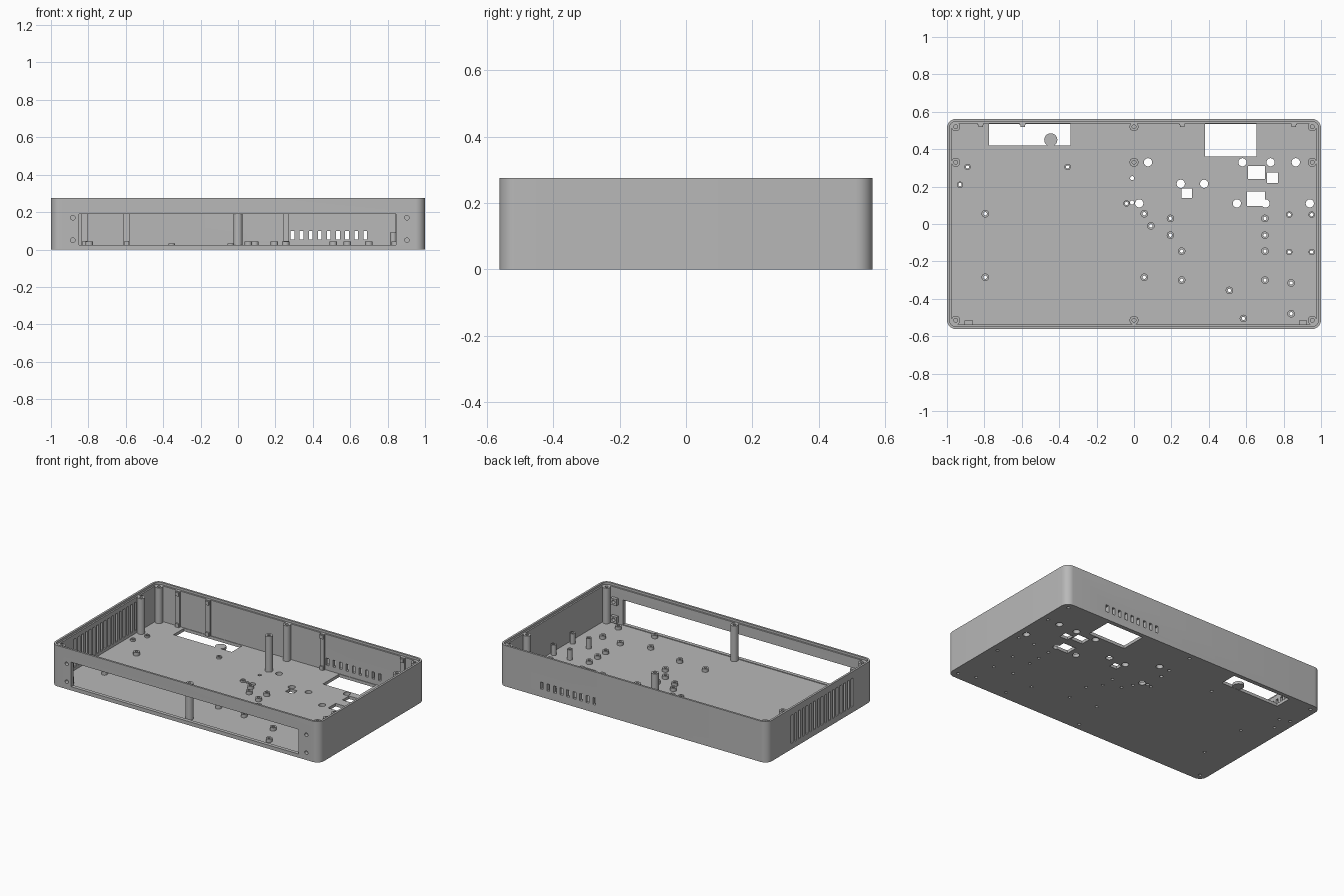
import bpy, bmesh
from math import pi, cos, sin
from mathutils import Matrix

cube = bpy.data.objects.get("Cube")
if cube:
    bpy.data.objects.remove(cube, do_unlink=True)

grey = bpy.data.materials.new("mid_grey")
grey.use_nodes = True
grey.diffuse_color = (0.48, 0.48, 0.48, 1)
grey.node_tree.nodes["Principled BSDF"].inputs["Base Color"].default_value = grey.diffuse_color


def finish(name, bm):
    bmesh.ops.recalc_face_normals(bm, faces=bm.faces)
    mesh = bpy.data.meshes.new(name)
    bm.to_mesh(mesh)
    bm.free()
    mesh.materials.append(grey)
    ob = bpy.data.objects.new(name, mesh)
    bpy.context.collection.objects.link(ob)
    return ob


def activate(ob):
    bpy.ops.object.select_all(action='DESELECT')
    ob.select_set(True)
    bpy.context.view_layer.objects.active = ob


def smooth(ob):
    activate(ob)
    bpy.ops.object.shade_smooth_by_angle(angle=pi / 6)


def prism(bm, outline, z0, z1):
    """Extrude a closed outline from z0 to z1."""
    low = [bm.verts.new((x, y, z0)) for x, y in outline]
    high = [bm.verts.new((x, y, z1)) for x, y in outline]
    bm.faces.new(low)
    bm.faces.new(high)
    for i in range(len(low)):
        j = (i + 1) % len(low)
        bm.faces.new((low[i], low[j], high[j], high[i]))


def rounded(hx, hy, r, n=8):
    pts = []
    for q, (sx, sy) in enumerate(((1, 1), (-1, 1), (-1, -1), (1, -1))):
        for k in range(n + 1):
            a = (q + k / n) * pi / 2
            pts.append((sx * (hx - r) + r * cos(a), sy * (hy - r) + r * sin(a)))
    return pts


def circle(x, y, r, n=24):
    return [(x + r * cos(2 * pi * k / n), y + r * sin(2 * pi * k / n)) for k in range(n)]


def box(bm, x0, x1, y0, y1, z0, z1):
    prism(bm, [(x0, y0), (x1, y0), (x1, y1), (x0, y1)], z0, z1)


def tube(bm, x, y, ro, ri, z0, z1, n=24):
    """Hollow round post."""
    rings = [[bm.verts.new((px, py, z)) for px, py in circle(x, y, r, n)]
             for r, z in ((ro, z0), (ro, z1), (ri, z1), (ri, z0))]
    for a, b in zip(rings, rings[1:] + rings[:1]):
        for i in range(n):
            j = (i + 1) % n
            bm.faces.new((a[i], a[j], b[j], b[i]))


def cut(ob, bm):
    cutter = finish("cutter", bm)
    cutter.hide_render = True
    mod = ob.modifiers.new("cut", 'BOOLEAN')
    mod.operation = 'DIFFERENCE'
    mod.solver = 'EXACT'
    mod.object = cutter
    activate(ob)
    bpy.ops.object.modifier_apply(modifier=mod.name)
    bpy.data.objects.remove(cutter, do_unlink=True)


FLOOR, TOP, LIP = 0.02, 0.275, 0.26

# Post and standoff positions
tall_posts = [(x, y) for x in (-0.953, 0, 0.953) for y in (-0.515, 0.33, 0.52)]
mid_posts = [(x, y) for x in (0.83, 0.95) for y in (-0.15, 0.05)]
low_posts = [(x, y) for x in (-0.795, 0.055) for y in (-0.285, 0.055)]
low_posts += [(x, y) for x in (0.195, 0.7) for y in (-0.06, 0.03)]
low_posts += [(x, y) for x in (0.255, 0.7) for y in (-0.3, -0.145)]
low_posts += [(0.09, -0.01), (0.51, -0.355), (0.84, -0.315), (0.84, -0.48), (0.585, -0.505)]
thin_posts = [(-0.93, 0.21), (-0.89, 0.305), (-0.355, 0.305), (-0.04, 0.11)]

# Case body: rounded tray with a stepped rim
bm = bmesh.new()
prism(bm, rounded(1, 0.5625, 0.05), 0, TOP)
case = finish("case_body", bm)
for hx, hy, z in ((0.976, 0.538, FLOOR), (0.986, 0.549, LIP)):
    bm = bmesh.new()
    prism(bm, rounded(hx, hy, 0.035), z, TOP + 0.1)
    cut(case, bm)

# Rectangular floor cutouts and the wide front opening
bm = bmesh.new()
for x0, x1, y0, y1 in ((-0.775, -0.34, 0.42, 0.534), (0.38, 0.655, 0.36, 0.534),
                       (0.61, 0.7, 0.24, 0.31), (0.71, 0.77, 0.22, 0.275),
                       (0.255, 0.31, 0.14, 0.19), (0.605, 0.7, 0.095, 0.175)):
    box(bm, x0, x1, y0, y1, -0.1, 0.1)
box(bm, -0.85, 0.845, -0.7, -0.53, 0.025, 0.19)
# Rear wall slots and side wall vents
for i in range(9):
    x = 0.291 + i * 0.0487
    box(bm, x - 0.01, x + 0.01, 0.5355, 0.7, 0.053, 0.1)
for i in range(17):
    y = -0.34 + i * 0.04
    box(bm, -1.1, -0.97, y - 0.01, y + 0.01, 0.04, 0.23)
cut(case, bm)

# Round floor holes
bm = bmesh.new()
for x, y in ((0.075, 0.33), (0.58, 0.33), (0.73, 0.33), (0.865, 0.33), (0.25, 0.215),
             (0.375, 0.215), (0.028, 0.11), (0.55, 0.11), (0.703, 0.11), (0.94, 0.11)):
    prism(bm, circle(x, y, 0.022), -0.1, 0.1)
for y in (0.115, 0.245):
    prism(bm, circle(-0.01, y, 0.011), -0.1, 0.1)
for x, y in mid_posts + low_posts + thin_posts:
    prism(bm, circle(x, y, 0.009), -0.1, 0.1)
for x, y in tall_posts:
    prism(bm, circle(x, y, 0.01), -0.1, 0.01)
cut(case, bm)

# Front panel screw holes, drilled along y
screws = [(x, z) for x in (-0.883, 0.903) for z in (0.05, 0.17)]
turn = Matrix.Rotation(pi / 2, 4, 'X')
bm = bmesh.new()
for x, z in screws:
    prism(bm, circle(x, z, 0.012), 0.45, 0.7)
bmesh.ops.transform(bm, matrix=turn, verts=bm.verts)
cut(case, bm)
smooth(case)

# Nut blocks behind the front screw holes
bm = bmesh.new()
for x, z in screws:
    box(bm, x - 0.022, x + 0.022, -0.539, -0.516, z - 0.022, z + 0.022)
blocks = finish("nut_blocks", bm)
bm = bmesh.new()
for x, z in screws:
    prism(bm, circle(x, z, 0.012), 0.45, 0.7)
bmesh.ops.transform(bm, matrix=turn, verts=bm.verts)
cut(blocks, bm)
smooth(blocks)

# Posts and standoffs
for name, spots, ro, ri, z1 in (("tall_posts", tall_posts, 0.024, 0.01, LIP),
                                ("medium_posts", mid_posts, 0.017, 0.009, 0.09),
                                ("low_standoffs", low_posts, 0.02, 0.009, 0.042),
                                ("thin_standoffs", thin_posts, 0.017, 0.009, 0.032)):
    bm = bmesh.new()
    for x, y in spots:
        tube(bm, x, y, ro, ri, FLOOR - 0.001, z1)
    smooth(finish(name, bm))

# Clip ribs on the rear wall, with a thicker foot and head
bm = bmesh.new()
for x in (-0.82, -0.595, 0.257, 0.855):
    box(bm, x - 0.016, x + 0.016, 0.528, 0.54, FLOOR, LIP)
    for z in (FLOOR, LIP - 0.03):
        box(bm, x - 0.012, x + 0.012, 0.518, 0.53, z, z + 0.025)
finish("rear_ribs", bm)

# Round tab inside the rear cutout
bm = bmesh.new()
prism(bm, circle(-0.445, 0.45, 0.035, 32), 0.001, FLOOR - 0.001)
smooth(finish("round_tab", bm))
